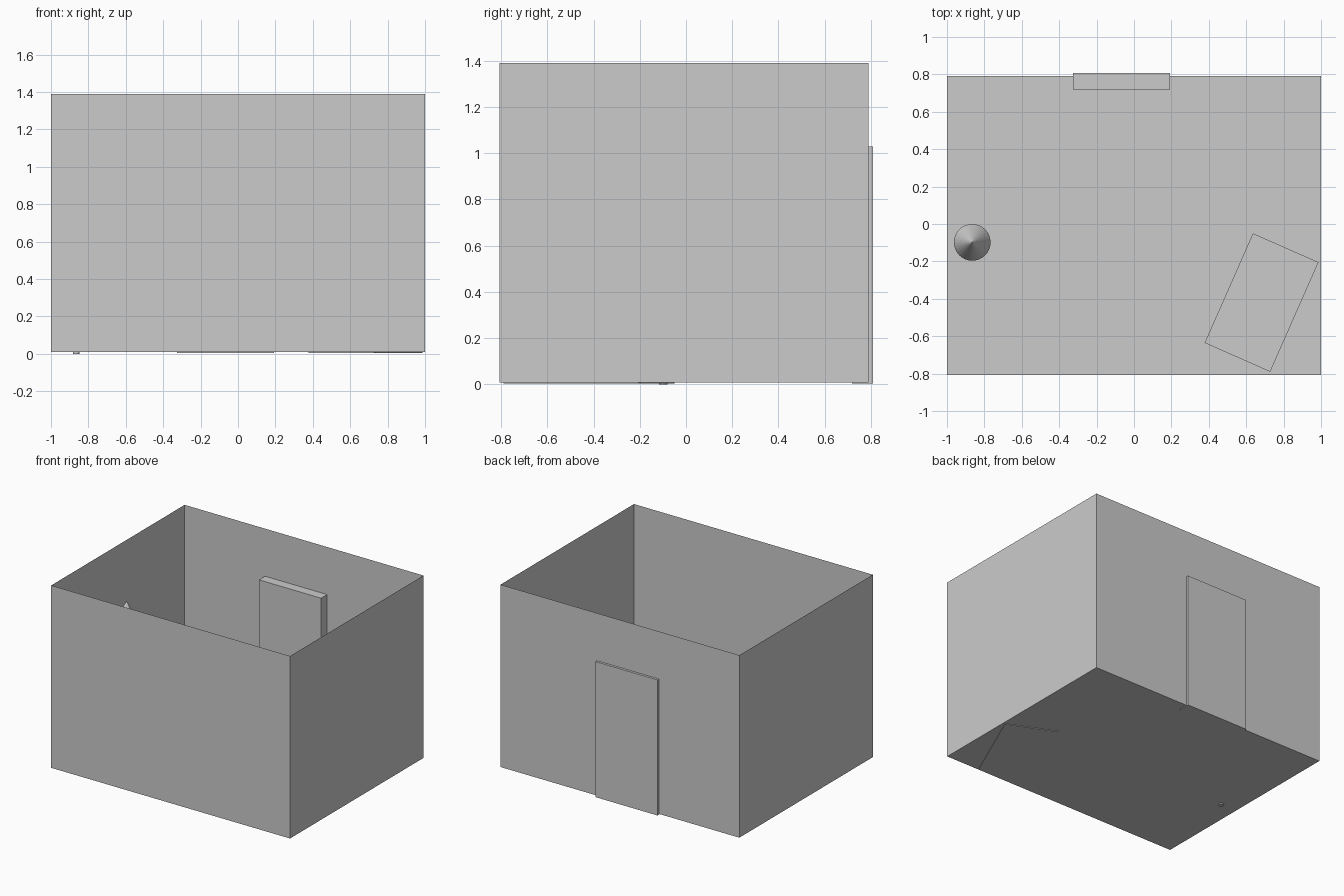
import bpy, bmesh, math

if "Cube" in bpy.data.objects:
    bpy.data.objects.remove(bpy.data.objects["Cube"])


def box(name, x, y, z0, size, turn=0.0, open_top=False):
    """Box standing on z0, optionally turned about z or left without a lid."""
    bm = bmesh.new()
    bmesh.ops.create_cube(bm, size=1)
    for v in bm.verts:
        v.co = (v.co.x * size[0], v.co.y * size[1], (v.co.z + 0.5) * size[2])
    if open_top:
        lid = max(bm.faces, key=lambda f: f.calc_center_median().z)
        bmesh.ops.delete(bm, geom=[lid], context='FACES_ONLY')
    mesh = bpy.data.meshes.new(name)
    bm.to_mesh(mesh)
    bm.free()
    ob = bpy.data.objects.new(name, mesh)
    bpy.context.collection.objects.link(ob)
    ob.location = (x, y, z0)
    ob.rotation_euler.z = turn
    return ob


# Room: single-surface floor and four walls, no ceiling
box("room_shell", 0, -0.008, 0.009, (2.0, 1.596, 1.381), open_top=True)

# Door block set through the back wall
box("door", -0.067, 0.763, 0.004, (0.52, 0.09, 1.026))

# Low table block, turned in the front right corner
box("table", 0.682, -0.42, 0.005, (0.383, 0.64, 0.30), turn=math.radians(-23.8))

# Floor lamp: slim pole with a conical shade
LX, LY, TOP, R = -0.865, -0.098, 1.04, 0.098
SHADE_H = 2 * R
pole_h = TOP - SHADE_H + 0.03
bpy.ops.mesh.primitive_cylinder_add(vertices=32, radius=0.018, depth=pole_h,
                                    location=(LX, LY, pole_h / 2))
bpy.context.object.name = "lamp_pole"
bpy.ops.mesh.primitive_cone_add(vertices=32, radius1=R, radius2=0, depth=SHADE_H,
                                location=(LX, LY, TOP - SHADE_H / 2))
bpy.context.object.name = "lamp_shade"
